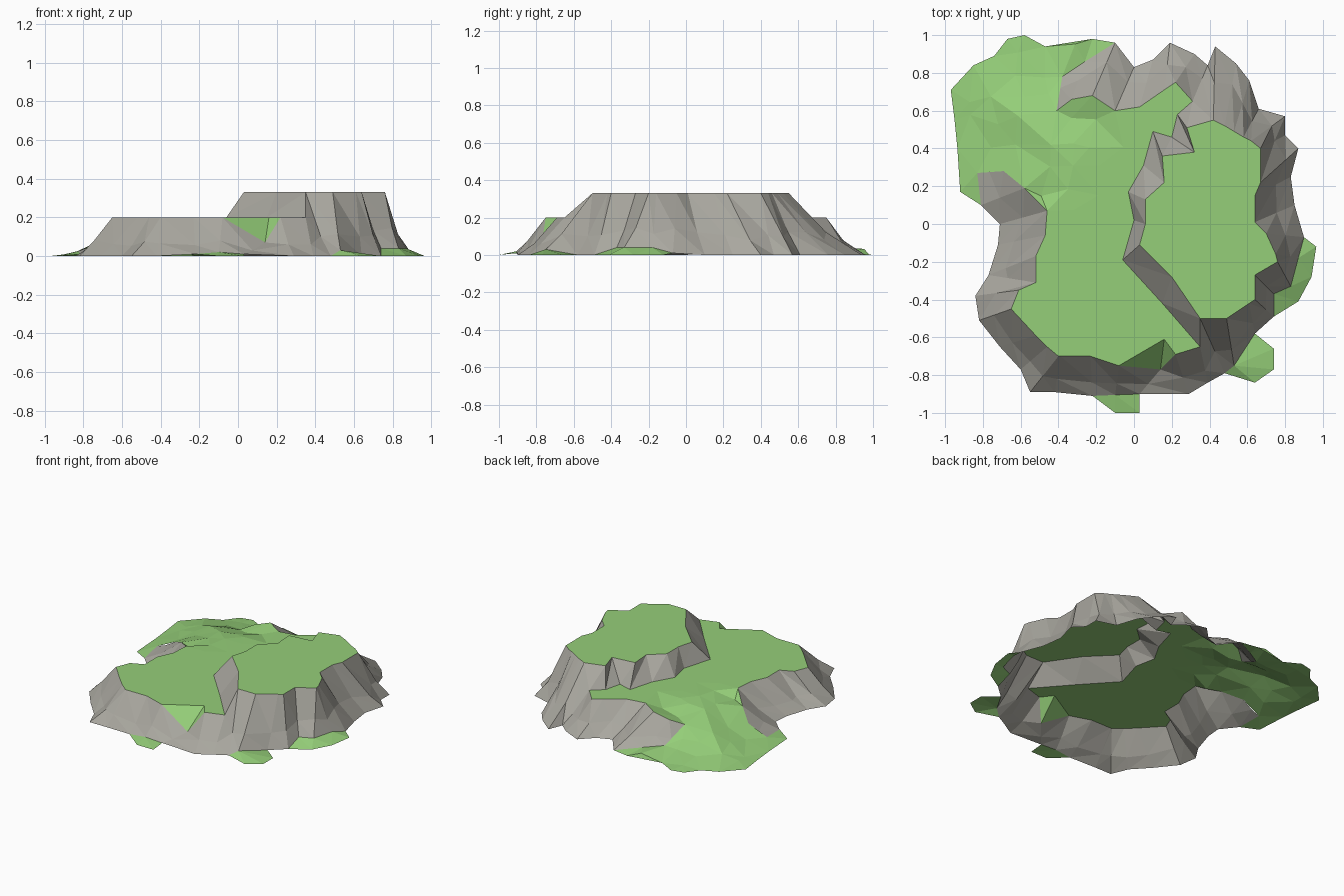
import bpy, random
from mathutils import Vector as V
from mathutils.geometry import delaunay_2d_cdt, intersect_point_line

if "Cube" in bpy.data.objects:
    bpy.data.objects.remove(bpy.data.objects["Cube"])

random.seed(4)
LOW, HIGH = 0.2, 0.33


def material(name, rgb):
    m = bpy.data.materials.new(name)
    m.diffuse_color = (*rgb, 1)
    m.use_nodes = True
    m.node_tree.nodes["Principled BSDF"].inputs["Base Color"].default_value = m.diffuse_color
    return m


GRASS = material("grass green", (0.30, 0.62, 0.19))
ROCK = material("rock grey", (0.395, 0.385, 0.345))


def add(name, verts, faces, mat):
    me = bpy.data.meshes.new(name)
    me.from_pydata([tuple(v) for v in verts], [], faces)
    me.materials.append(mat)
    ob = bpy.data.objects.new(name, me)
    bpy.context.collection.objects.link(ob)
    return ob


def rows(data, tz):
    """(rim x, rim y, foot x, foot y[, rim z, foot z]) -> pairs of points"""
    out = []
    for r in data:
        z1 = r[4] if len(r) > 4 else tz
        z0 = r[5] if len(r) > 5 else 0
        out.append((V((r[0], r[1], z1)), V((r[2], r[3], z0))))
    return out


mids = {}


def middle(a, b):
    """Point between rim and foot, shared by strips that meet there"""
    key = (*a, *b)
    if key not in mids:
        t = random.uniform(0.5, 0.68)
        m = a.lerp(b, t)
        m.z = b.z + (a.z - b.z) * (1 - t) * random.uniform(0.7, 0.92)
        mids[key] = m
    return mids[key]


def cliff(name, pairs, mid=True):
    """Faceted rock strip between rim and foot, with a concave middle row"""
    verts, faces, n = [], [], 3 if mid else 2
    for a, b in pairs:
        verts += [a, middle(a, b), b] if mid else [a, b]
    for i in range(len(pairs) - 1):
        for k in range(n - 1):
            p, q = i * n + k, (i + 1) * n + k
            faces += [(p, p + 1, q + 1), (p, q + 1, q)]
    return add(name, verts, faces, ROCK)


# Low cliff, ramp end on the left round to the front
left = rows([(-.69, .28, -.83, .27, .09, .025), (-.58, .19, -.81, .10, .15, .01),
             (-.46, .07, -.71, 0), (-.47, -.06, -.72, -.11), (-.52, -.17, -.77, -.27),
             (-.52, -.31, -.77, -.27), (-.61, -.35, -.84, -.38), (-.65, -.45, -.82, -.51),
             (-.52, -.59, -.71, -.65), (-.46, -.65, -.60, -.77), (-.40, -.70, -.55, -.89),
             (-.39, -.70, -.42, -.89), (-.23, -.70, -.22, -.91, LOW, .01),
             (-.08, -.75, -.10, -.905, LOW, .02), (.14, -.77, .03, -.90, .07, .01),
             (.22, -.69, .29, -.90), (.35, -.65, .39, -.84)], LOW)
# High cliff round the right side
right = rows([(.35, -.65, .39, -.84, LOW), (.35, -.50, .48, -.79), (.49, -.50, .53, -.75, HIGH, .03),
              (.61, -.42, .64, -.58), (.64, -.40, .74, -.49), (.64, -.27, .74, -.37, HIGH, .04),
              (.76, -.20, .83, -.33, HIGH, .04), (.75, -.16, .87, -.18, HIGH, .04),
              (.70, -.05, .90, -.07, HIGH, .01), (.64, .01, .85, .10), (.64, .15, .83, .25),
              (.67, .22, .87, .40), (.67, .40, .80, .47), (.62, .44, .80, .57),
              (.58, .46, .66, .61), (.53, .49, .61, .76), (.48, .52, .54, .85),
              (.42, .55, .43, .94), (.31, .65, .39, .84, LOW)], HIGH)
# Low cliff along the back, sinking into the ramp
back = rows([(.31, .65, .39, .84), (.22, .75, .32, .90), (.16, .71, .19, .96),
             (.03, .62, .10, .87), (-.10, .60, 0, .83), (-.22, .68, -.10, .96),
             (-.33, .66, -.26, .86, .165, .025), (-.41, .60, -.38, .78, .13, .04)], LOW)
# Step between the two plateaus
step = rows([(.35, -.50, .35, -.65), (.20, -.28, .15, -.42), (.03, -.11, -.06, -.19),
             (.06, 0, 0, .02), (.06, .13, -.03, .17), (.16, .22, .05, .31),
             (.15, .36, .10, .49), (.32, .38, .20, .46), (.28, .51, .23, .58),
             (.42, .55, .31, .65)], HIGH)
for _, foot in step:
    foot.z = LOW

cliff("left_cliff", left)
cliff("right_cliff", right)
cliff("back_cliff", back)
cliff("step_cliff", step, mid=False)

# Upper plateau
rim = [a for a, _ in right[1:-1]] + [a for a, _ in step[::-1][1:-1]]
add("upper_plateau", rim, [range(len(rim))], GRASS)

# Lower plateau running into the ramp
outer = [V((x, y, 0)) for x, y in [
    (-.22, .98), (-.47, .94), (-.58, 1), (-.67, .98), (-.74, .89), (-.85, .84),
    (-.97, .71), (-.95, .55), (-.935, .40), (-.92, .17)]]


def ramp_height(p):
    """Smooth rise with distance from the ramp's outer edge"""
    p, d = V((p.x, p.y, 0)), 9
    for a, b in zip(outer[1:], outer[2:]):
        t = intersect_point_line(p, a, b)[1]
        d = min(d, (p - a.lerp(b, min(1, max(0, t)))).length)
    t = min(1, d / 0.62)
    return LOW * t * t * (3 - 2 * t)


notch_in = V((.16, -.61, LOW))
border = [a for a, _ in left]
border[14] = notch_in
border += [b for _, b in step[1:]]
border += [a for a, _ in back[1:]]
border += [b for _, b in back[:4:-1]] + outer + [left[1][1], left[0][1]]
pts = list(border)
for i in range(8):
    for j in range(8):
        p = V((-.86 + .13 * i + random.uniform(-.03, .03),
               .05 + .125 * j + random.uniform(-.03, .03), 0))
        if min((p.to_2d() - b.to_2d()).length for b in border) > .08:
            p.z = ramp_height(p)
            pts.append(p)
res = delaunay_2d_cdt([p.to_2d() for p in pts], [], [list(range(len(border)))], 1, 1e-5)
used = sorted({i for f in res[2] for i in f})
new = {o: k for k, o in enumerate(used)}
verts = [(*res[0][i], pts[res[3][i][0]].z if res[3][i] else LOW) for i in used]
add("lower_plateau", verts, [[new[i] for i in f] for f in res[2]], GRASS)

# Grassy notch in the front rim
add("front_notch", [left[13][0], left[14][0], left[15][0], notch_in],
    [(0, 1, 3), (1, 2, 3)], GRASS)


# Grass aprons at the foot of the cliffs
def apron(name, inner, edge):
    v = inner + [V((x, y, 0)) for x, y in edge]
    tris = delaunay_2d_cdt([p.to_2d() for p in v], [], [list(range(len(v)))], 1, 1e-5)
    add(name, [v[o[0]] for o in tris[3]], tris[2], GRASS)


apron("front_apron", [b for _, b in left[14:11:-1]], [(-.10, -1), (.03, -1)])
apron("corner_apron", [b for _, b in right[3:0:-1]],
      [(.64, -.84), (.74, -.77), (.74, -.66)])
apron("right_apron", [b for _, b in right[8:3:-1]],
      [(.87, -.41), (.94, -.28), (.965, -.12)])
